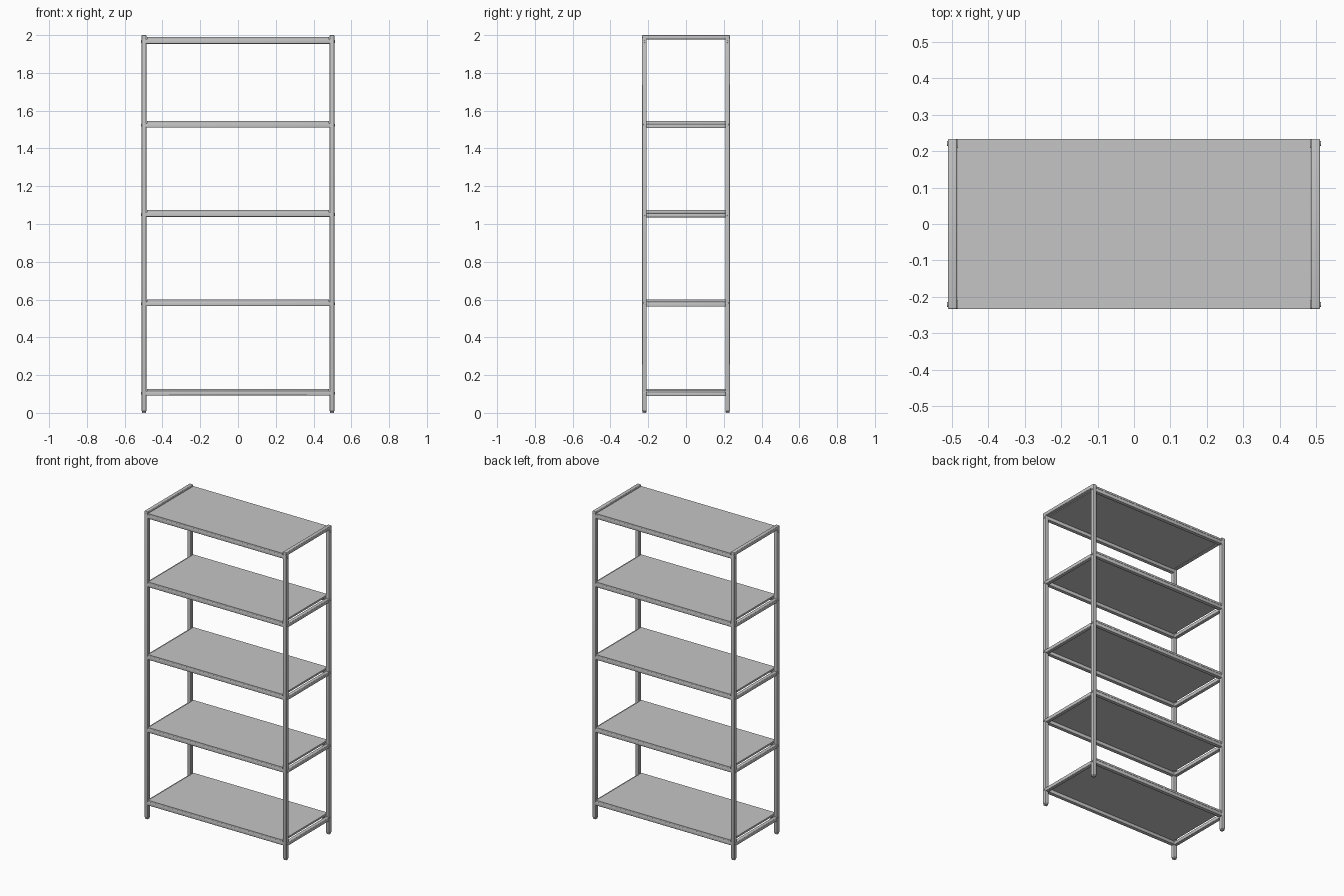
import bpy
import math

if "Cube" in bpy.data.objects:
    bpy.data.objects.remove(bpy.data.objects["Cube"])

W, D, T = 0.4975, 0.2205, 0.025   # post centre offsets and tube size
SHELF_TOPS = [0.127, 0.600, 1.073, 1.545, 1.989]

grey = bpy.data.materials.new("light_grey")
grey.diffuse_color = (0.56, 0.56, 0.56, 1)
grey.use_nodes = True
grey.node_tree.nodes["Principled BSDF"].inputs["Base Color"].default_value = grey.diffuse_color


def finish(name, bevel, segments):
    ob = bpy.context.object
    ob.name = name
    ob.data.materials.append(grey)
    if bevel:
        mod = ob.modifiers.new("rounded_edges", 'BEVEL')
        mod.width = bevel
        mod.segments = segments
        bpy.ops.object.modifier_apply(modifier=mod.name)
        bpy.ops.object.shade_smooth_by_angle(angle=math.radians(35))
    return ob


def box(name, lo, hi, bevel=0.0, segments=3):
    centre = [(a + b) / 2 for a, b in zip(lo, hi)]
    bpy.ops.mesh.primitive_cube_add(size=1, location=centre)
    ob = bpy.context.object
    ob.scale = [b - a for a, b in zip(lo, hi)]
    bpy.ops.object.transform_apply(location=False, rotation=False, scale=True)
    return finish(name, bevel, segments)


def bolt(name, x, y, z):
    bpy.ops.mesh.primitive_cylinder_add(vertices=16, radius=0.007, depth=0.006,
                                        location=(x, y, z),
                                        rotation=(0, math.pi / 2, 0))
    finish(name, 0.001, 2)


h = T / 2
for sx, side in ((-1, "left"), (1, "right")):
    x = sx * W
    # Upright posts with small plastic feet
    for sy, end in ((-1, "front"), (1, "back")):
        y = sy * D
        box(f"{end}_{side}_post", (x - h, y - h, 0.008), (x + h, y + h, 1.985), 0.004)
        box(f"{end}_{side}_foot", (x - h + 0.002, y - h + 0.002, 0),
            (x + h - 0.002, y + h - 0.002, 0.012), 0.002, 2)
        # Bolt heads on the outer faces, one per rail
        for i, top in enumerate(SHELF_TOPS):
            bolt(f"{end}_{side}_bolt_{i + 1}", sx * (W + h), y, top - 0.023)
    # Top cap rail running over both posts
    box(f"{side}_top_rail", (x - h, -D - h, 1.977), (x + h, D + h, 2.0), 0.004)
    # Side rails under the lower shelves
    for i, top in enumerate(SHELF_TOPS[:-1]):
        box(f"{side}_side_rail_{i + 1}", (x - h, -D + h - 0.002, top - 0.038),
            (x + h, D - h + 0.002, top - 0.015), 0.004)

for i, top in enumerate(SHELF_TOPS):
    # Shelf board between the side frames
    box(f"shelf_board_{i + 1}", (-W + h + 0.002, -D - h, top - 0.012),
        (W - h - 0.002, D + h, top))
    # Front and back rails carrying the board
    for sy, end in ((-1, "front"), (1, "back")):
        box(f"{end}_rail_{i + 1}", (-W + h - 0.004, sy * D - h, top - 0.035),
            (W - h + 0.004, sy * D + h, top - 0.011), 0.004)
